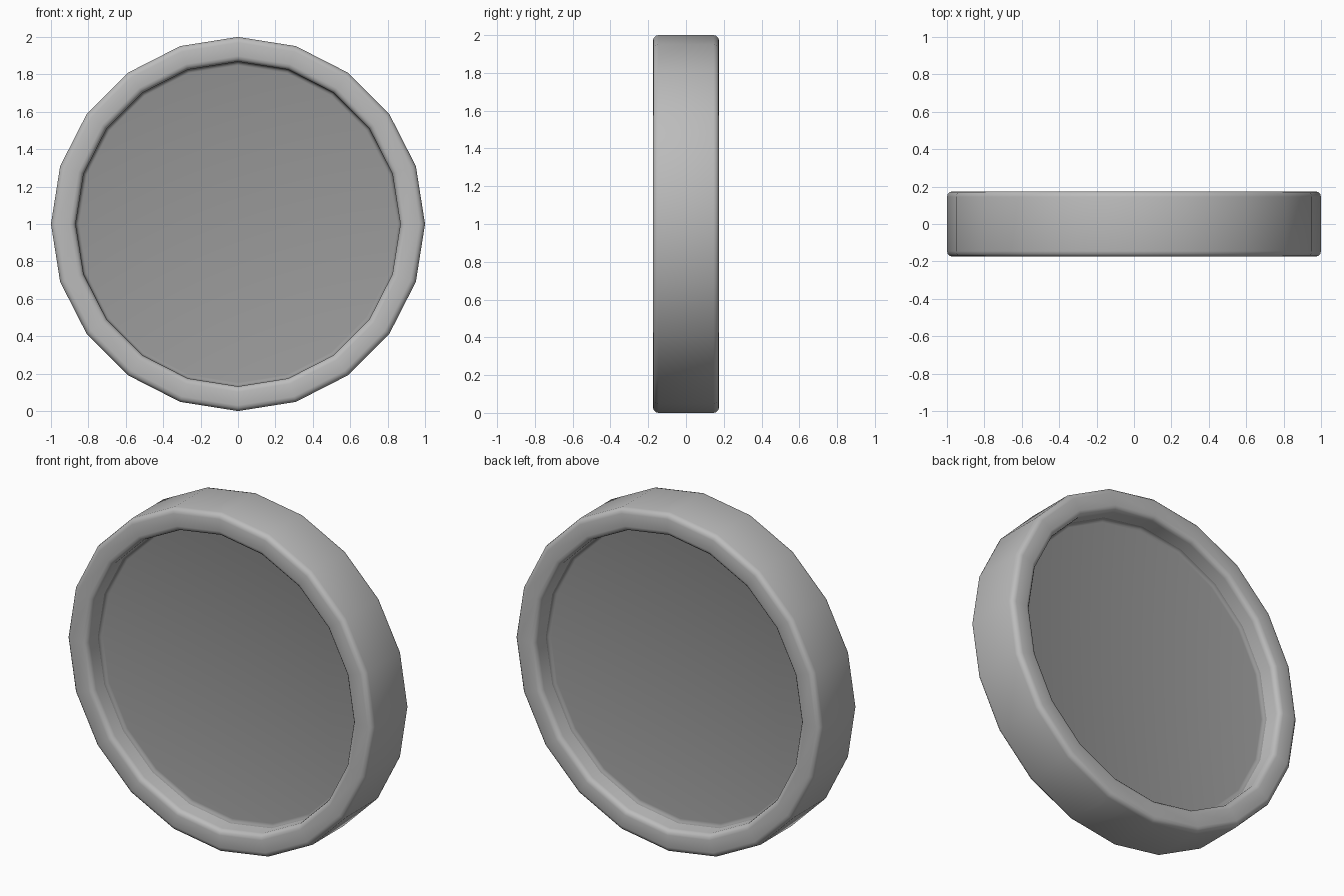
import bpy, bmesh, math
from mathutils import Vector

if "Cube" in bpy.data.objects:
    bpy.data.objects.remove(bpy.data.objects["Cube"])

SIDES, R, R_IN, HALF, BEV, DEPTH, FIL = 20, 1.0, 0.868, 0.175, 0.03, 0.125, 0.02

def arc(cx, cy, rad, a0, a1, n=3):
    # rounded edge as (radius, y) points
    return [(cx + rad * math.cos(math.radians(a0 + (a1 - a0) * i / n)),
             cy + rad * math.sin(math.radians(a0 + (a1 - a0) * i / n))) for i in range(n + 1)]

def grey(name, v):
    m = bpy.data.materials.new(name)
    m.diffuse_color = (v, v, v, 1)
    m.use_nodes = True
    m.node_tree.nodes["Principled BSDF"].inputs["Base Color"].default_value = m.diffuse_color
    return m

# half profile from recessed floor to outer wall, then mirrored to the other side
h, floor = HALF - BEV, HALF - DEPTH
half = ([(0, floor)] + arc(R_IN - FIL, floor + FIL, FIL, -90, 0)
        + arc(R_IN + BEV, h, BEV, 180, 90) + arc(R - BEV, h, BEV, 90, 0))
profile = half + [(r, -y) for r, y in reversed(half)]

# disc: recessed faces and rounded rim, lathed around the y axis
bm = bmesh.new()
verts = [bm.verts.new((0, y, 1 + r)) for r, y in profile]
edges = [bm.edges.new(p) for p in zip(verts, verts[1:])]
bmesh.ops.spin(bm, geom=verts + edges, cent=Vector((0, 0, 1)), axis=Vector((0, 1, 0)),
               angle=2 * math.pi, steps=SIDES)
bmesh.ops.remove_doubles(bm, verts=bm.verts, dist=1e-4)
bmesh.ops.recalc_face_normals(bm, faces=bm.faces)
# darker recessed faces
for f in bm.faces:
    f.material_index = int(all(abs(v.co.y) < floor + FIL + 1e-4 for v in f.verts)
                           and min(math.hypot(v.co.x, v.co.z - 1) for v in f.verts) < R_IN - 1e-3)
mesh = bpy.data.meshes.new("rimmed_disc")
bm.to_mesh(mesh)
bm.free()
mesh.materials.append(grey("rim_grey", 0.5))
mesh.materials.append(grey("face_grey", 0.32))
disc = bpy.data.objects.new("rimmed_disc", mesh)
bpy.context.collection.objects.link(disc)
bpy.context.view_layer.objects.active = disc
disc.select_set(True)
bpy.ops.object.shade_smooth_by_angle(angle=math.radians(40))
